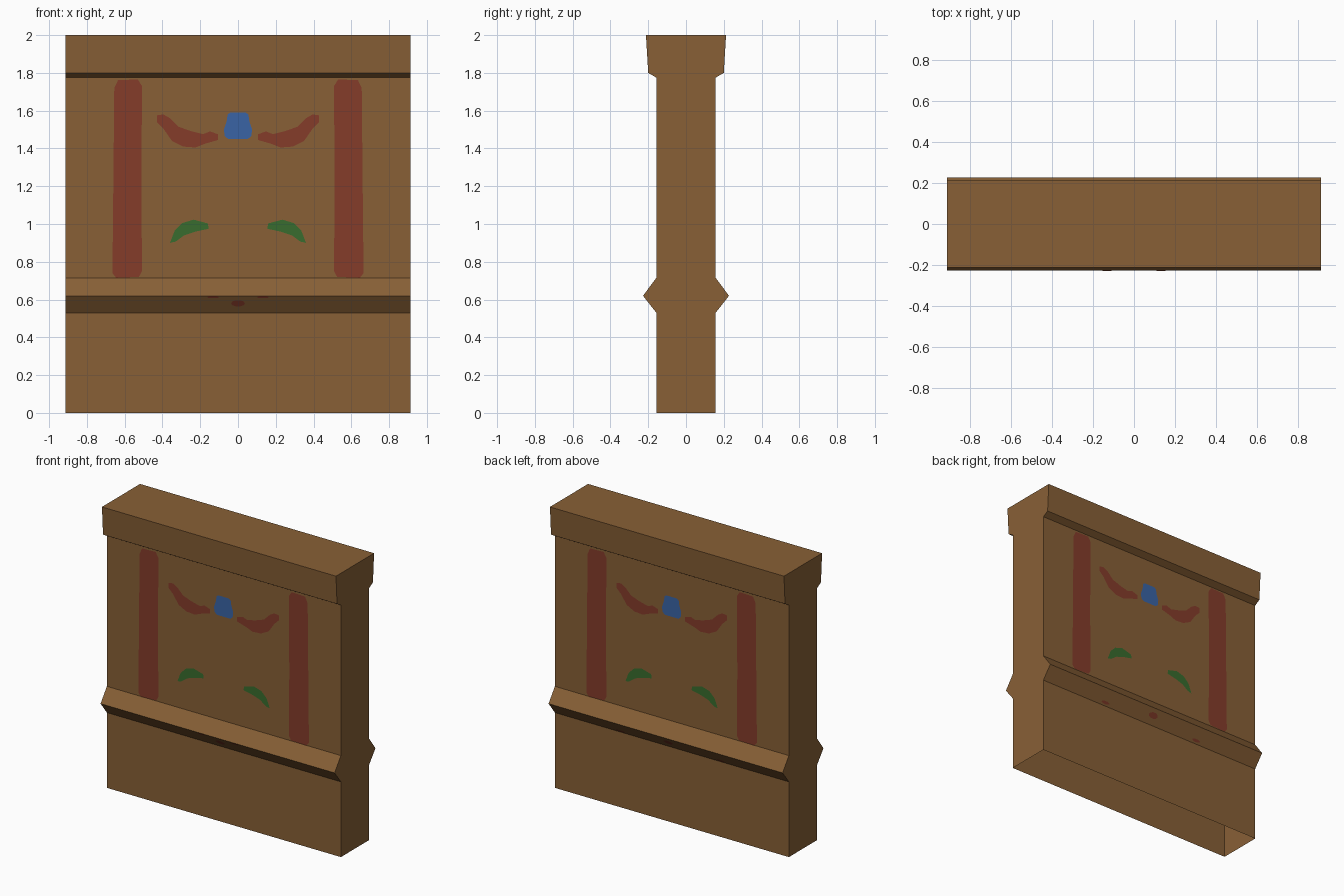
import bpy, bmesh, math
from mathutils import Vector

if "Cube" in bpy.data.objects:
    bpy.data.objects.remove(bpy.data.objects["Cube"])


def material(name, rgb):
    m = bpy.data.materials.new(name)
    lin = [((c / 255 + 0.055) / 1.055) ** 2.4 for c in rgb]
    m.diffuse_color = (*lin, 1)
    m.use_nodes = True
    m.node_tree.nodes["Principled BSDF"].inputs["Base Color"].default_value = m.diffuse_color
    return m


BROWN = material("brown wood", (136, 96, 54))
RED = material("red paint", (133, 60, 42))
GREEN = material("green paint", (56, 108, 46))
BLUE = material("blue paint", (58, 100, 165))


def make_object(name, bm, mat):
    me = bpy.data.meshes.new(name)
    bm.to_mesh(me)
    bm.free()
    me.materials.append(mat)
    ob = bpy.data.objects.new(name, me)
    bpy.context.collection.objects.link(ob)
    return ob


# Slab body: half profile (depth, height) mirrored front/back, open underneath
HALF_W = 0.912
half = [(0.157, 0), (0.157, 0.53), (0.2275, 0.62), (0.157, 0.715),
        (0.157, 1.775), (0.20, 1.80), (0.212, 2.0)]
profile = [(-y, z) for y, z in half] + [(y, z) for y, z in reversed(half)]
bm = bmesh.new()
left = [bm.verts.new((-HALF_W, y, z)) for y, z in profile]
right = [bm.verts.new((HALF_W, y, z)) for y, z in profile]
for i in range(len(profile) - 1):
    bm.faces.new((left[i], right[i], right[i + 1], left[i + 1]))
bm.faces.new(left)
bm.faces.new(right[::-1])
make_object("wall_slab", bm, BROWN)


# Painted shapes: thin flat plates on the panel, mirrored in x and on both sides
def painted(name, outline, mat, mirrors=(1, -1), sides=(1, -1), depth=None):
    bm = bmesh.new()
    for side in sides:
        for mx in mirrors:
            vs = []
            for x, z in outline:
                y = depth(z) if depth else 0.160
                vs.append(bm.verts.new((x * mx, -y * side, z)))
            f = bm.faces.new(vs)
            f.normal_update()
            if f.normal.y * side > 0:
                f.normal_flip()
    bmesh.ops.triangulate(bm, faces=bm.faces[:])
    return make_object(name, bm, mat)


def ellipse(cx, cz, rx, rz, n=10):
    return [(cx + rx * math.cos(2 * math.pi * i / n),
             cz + rz * math.sin(2 * math.pi * i / n)) for i in range(n)]


# Vertical stripes with clipped corners
stripe = [(0.525, 0.72), (0.645, 0.715), (0.665, 0.74), (0.662, 1.0), (0.655, 1.72),
          (0.635, 1.762), (0.53, 1.765), (0.508, 1.73), (0.512, 1.2), (0.508, 0.75)]
painted("side_stripes", stripe, RED)

# Wing shaped marks
wing = [(0.43, 1.575), (0.395, 1.58), (0.36, 1.56), (0.315, 1.515), (0.25, 1.492),
        (0.185, 1.476), (0.148, 1.49), (0.105, 1.475), (0.105, 1.445), (0.175, 1.425),
        (0.225, 1.405), (0.29, 1.41), (0.35, 1.44), (0.395, 1.505), (0.43, 1.54)]
painted("upper_wings", wing, RED)

# Leaf shaped marks
leaf = [(0.36, 0.90), (0.335, 0.965), (0.295, 1.005), (0.235, 1.023), (0.16, 1.003),
        (0.155, 0.975), (0.225, 0.96), (0.285, 0.94), (0.33, 0.907)]
painted("lower_leaves", leaf, GREEN)

# Central blue emblem
emblem = [(0.04, 1.59), (0.055, 1.58), (0.06, 1.545), (0.075, 1.50), (0.07, 1.465),
          (0.052, 1.45)]
emblem += [(-x, z) for x, z in reversed(emblem)]
painted("blue_emblem", emblem, BLUE, mirrors=(1,))


# Small marks on the underside of the ridge
def under_ridge(z):
    return 0.157 + (z - 0.53) / 0.09 * 0.0705 + 0.003


painted("ridge_centre_mark", ellipse(0, 0.58, 0.037, 0.017), RED, mirrors=(1,), depth=under_ridge)
painted("ridge_inner_marks", ellipse(0.132, 0.613, 0.032, 0.006), RED, sides=(1,), depth=under_ridge)
painted("ridge_outer_marks", ellipse(0.39, 0.546, 0.034, 0.008), RED, sides=(-1,), depth=under_ridge)
